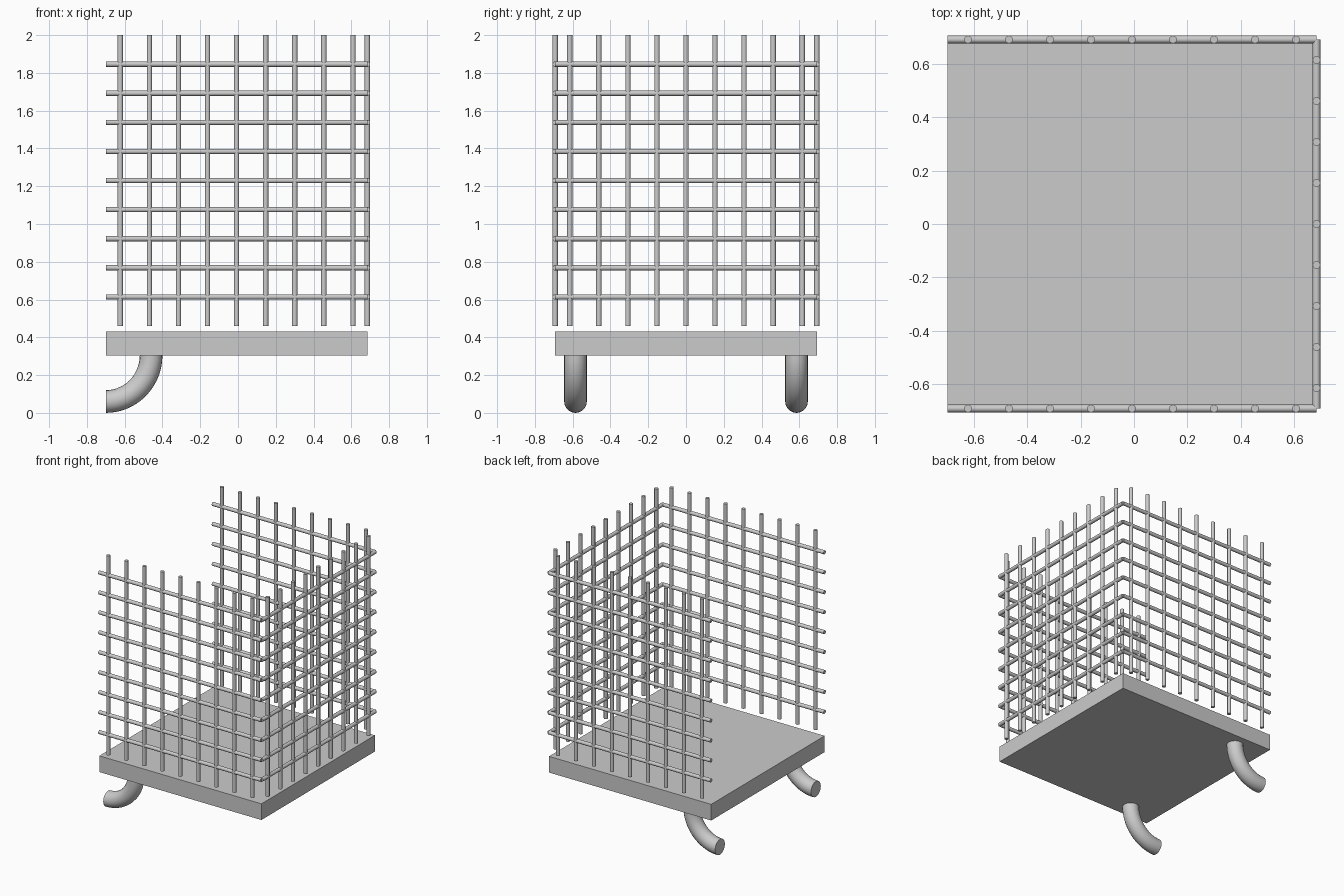
import bpy, bmesh, math
from mathutils import Vector

if "Cube" in bpy.data.objects:
    bpy.data.objects.remove(bpy.data.objects["Cube"])

grey = bpy.data.materials.new("light_grey")
grey.diffuse_color = (0.6, 0.6, 0.6, 1)
grey.use_nodes = True
grey.node_tree.nodes["Principled BSDF"].inputs["Base Color"].default_value = grey.diffuse_color

X0, X1, Y = -0.70, 0.685, 0.6925    # platform edges
Z0, Z1 = 0.46, 2.0                  # grille bottom and top
ROD = 0.0145


def finish(bm, name, smooth=True):
    bmesh.ops.recalc_face_normals(bm, faces=bm.faces[:])
    me = bpy.data.meshes.new(name)
    bm.to_mesh(me)
    bm.free()
    me.materials.append(grey)
    ob = bpy.data.objects.new(name, me)
    bpy.context.collection.objects.link(ob)
    if smooth:
        bpy.ops.object.select_all(action='DESELECT')
        ob.select_set(True)
        bpy.context.view_layer.objects.active = ob
        bpy.ops.object.shade_smooth_by_angle(angle=math.radians(50))
    return ob


def tube(bm, path, side, radius, sides):
    """Sweep a circle along a path; side is a direction square to the path."""
    pts = [Vector(p) for p in path]
    side = Vector(side)
    rings = []
    for i, p in enumerate(pts):
        t = (pts[min(i + 1, len(pts) - 1)] - pts[max(i - 1, 0)]).normalized()
        if len(pts) > 2 and i == 0:
            t = Vector((0, 0, -1))
        if len(pts) > 2 and i == len(pts) - 1:
            t = Vector((-1, 0, 0))
        up = t.cross(side)
        rings.append([bm.verts.new(p + radius * (math.cos(a) * side + math.sin(a) * up))
                      for a in (2 * math.pi * k / sides for k in range(sides))])
    for a, b in zip(rings, rings[1:]):
        for k in range(sides):
            j = (k + 1) % sides
            bm.faces.new((a[k], a[j], b[j], b[k]))
    bm.faces.new(rings[0])
    bm.faces.new(rings[-1])


def grille(name, start, end):
    """Wall of crossed rods between two floor points."""
    a, b = Vector(start), Vector(end)
    normal = (b - a).normalized().cross(Vector((0, 0, 1)))
    bm = bmesh.new()
    for i in range(9):
        p = a.lerp(b, (i + 0.5) / 9)
        tube(bm, [(p.x, p.y, Z0), (p.x, p.y, Z1)], normal, ROD, 10)
        z = Z0 + (Z1 - Z0) * (i + 1) / 10
        tube(bm, [(a.x, a.y, z), (b.x, b.y, z)], normal, ROD, 10)
    finish(bm, name)


# platform
bm = bmesh.new()
bmesh.ops.create_cube(bm, size=1)
for v in bm.verts:
    v.co = ((X0 + X1) / 2 + v.co.x * (X1 - X0), v.co.y * 2 * Y, 0.3675 + v.co.z * 0.125)
finish(bm, "platform", False)

# grille walls on three sides, open on the left
grille("front_grille", (X0, -Y, 0), (X1, -Y, 0))
grille("back_grille", (X0, Y, 0), (X1, Y, 0))
grille("right_grille", (X1, -Y, 0), (X1, Y, 0))

# curved hooks under the platform
for name, y in (("front_hook", -0.585), ("back_hook", 0.585)):
    bm = bmesh.new()
    arc = [math.pi / 2 * i / 14 for i in range(15)]
    path = [(X0 + 0.24 * math.cos(t), y, 0.305 - 0.245 * math.sin(t)) for t in arc]
    tube(bm, path, (0, 1, 0), 0.06, 20)
    finish(bm, name)
